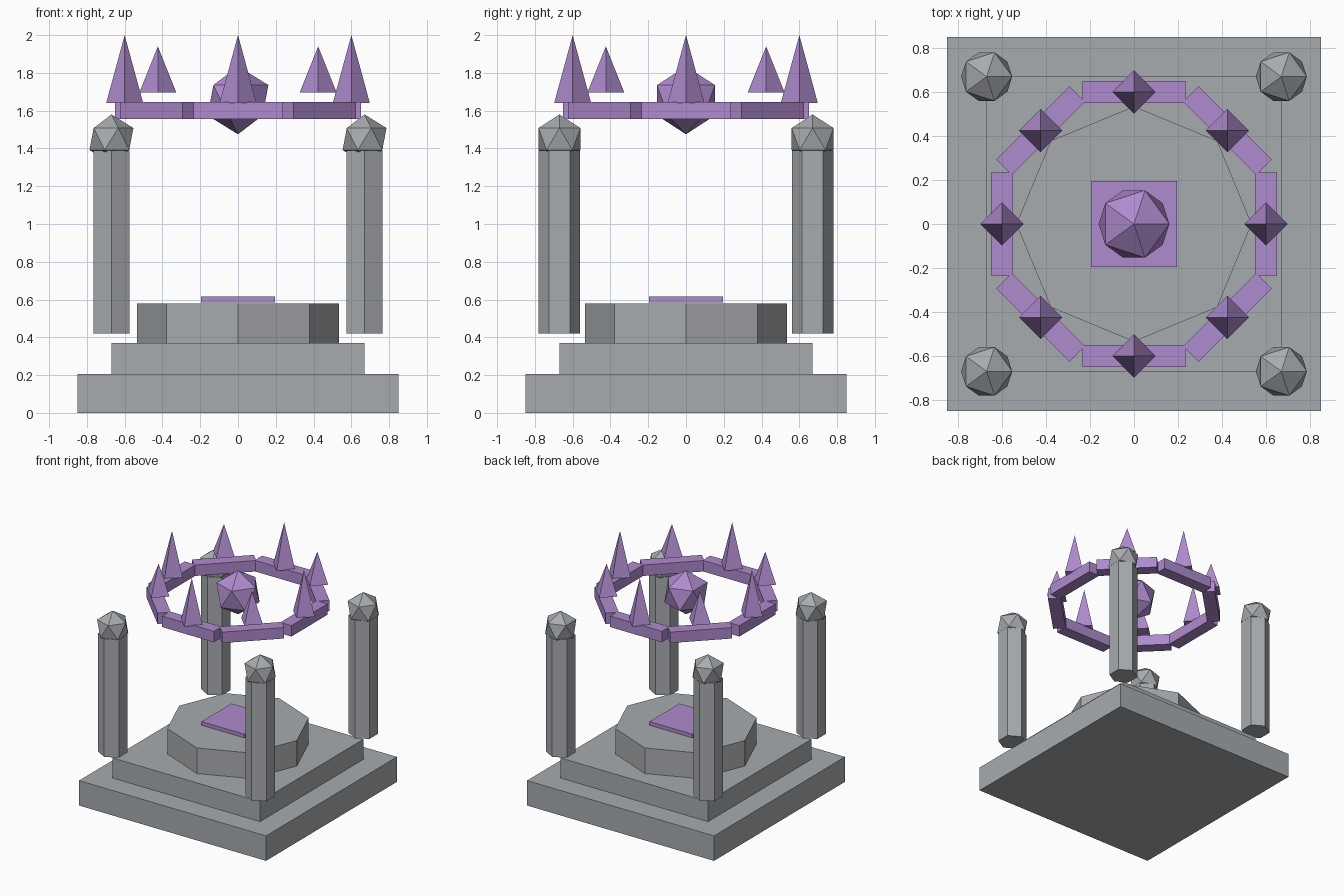
import bpy
from math import cos, sin, pi

default = bpy.data.objects.get("Cube")
if default:
    bpy.data.objects.remove(default, do_unlink=True)


def material(name, color):
    m = bpy.data.materials.new(name)
    m.use_nodes = True
    m.diffuse_color = color
    m.node_tree.nodes["Principled BSDF"].inputs["Base Color"].default_value = color
    return m


stone = material("grey_stone", (0.39, 0.41, 0.43, 1))
crystal = material("purple_crystal", (0.43, 0.26, 0.62, 1))


def finish(name, mat):
    ob = bpy.context.object
    ob.name = name
    ob.data.materials.clear()
    ob.data.materials.append(mat)
    return ob


def box(name, mat, size, x, y, z_low, z_high, turn=0):
    bpy.ops.mesh.primitive_cube_add(size=1, location=(x, y, (z_low + z_high) / 2),
                                    rotation=(0, 0, turn))
    bpy.context.object.scale = (size[0], size[1], z_high - z_low)
    return finish(name, mat)


def prism(name, mat, sides, radius, x, y, z_low, z_high, top_radius=None):
    bpy.ops.mesh.primitive_cone_add(
        vertices=sides, radius1=radius,
        radius2=radius if top_radius is None else top_radius,
        depth=z_high - z_low, location=(x, y, (z_low + z_high) / 2))
    return finish(name, mat)


def gem(name, mat, radius, x, y, z):
    bpy.ops.mesh.primitive_ico_sphere_add(subdivisions=1, radius=radius, location=(x, y, z))
    return finish(name, mat)


# Stepped base with an octagonal dais and glowing plate
box("base_step", stone, (1.7, 1.7), 0, 0, 0, 0.205)
box("middle_step", stone, (1.34, 1.34), 0, 0, 0.205, 0.37)
prism("octagonal_dais", stone, 8, 0.535, 0, 0, 0.37, 0.58)
box("altar_plate", crystal, (0.39, 0.39), 0, 0, 0.585, 0.615)

# Four floating hexagonal pillars with faceted caps
for side_x, x_name in ((-1, "right"), (1, "left")):
    for side_y, y_name in ((-1, "front"), (1, "back")):
        x, y = 0.67 * side_x, 0.67 * side_y
        prism(f"{y_name}_{x_name}_pillar", stone, 6, 0.11, x, y, 0.42, 1.39)
        gem(f"{y_name}_{x_name}_pillar_cap", stone, 0.13, x, y, 1.45)

# Floating ring of eight beams, each with a spike above it
ring_radius = 0.6
for i in range(8):
    angle = i * pi / 4
    x, y = ring_radius * cos(angle), ring_radius * sin(angle)
    box(f"ring_beam_{i + 1}", crystal, (0.1, 0.47), x, y, 1.555, 1.645, angle)
    low, high = (1.695, 1.94) if i % 2 else (1.64, 2.0)
    prism(f"ring_spike_{i + 1}", crystal, 4, 0.098, x, y, low, high, 0)

# Central crystal
gem("central_crystal", crystal, 0.18, 0, 0, 1.655)
